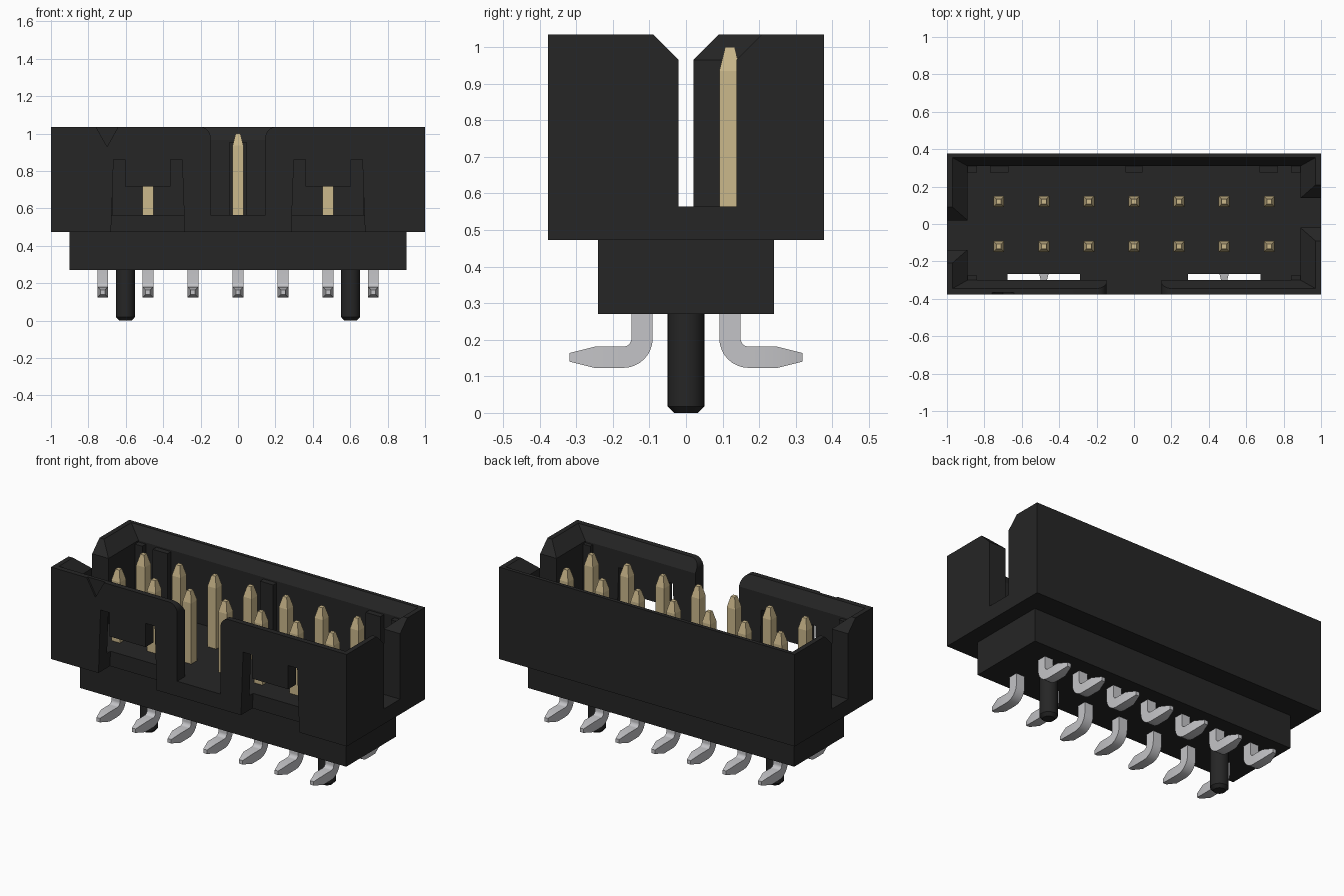
import bpy, bmesh, math
from mathutils import Vector

if "Cube" in bpy.data.objects:
    bpy.data.objects.remove(bpy.data.objects["Cube"])


def material(name, rgb):
    m = bpy.data.materials.new(name)
    m.diffuse_color = (*rgb, 1)
    m.use_nodes = True
    m.node_tree.nodes["Principled BSDF"].inputs["Base Color"].default_value = m.diffuse_color
    return m


BLACK = material("black plastic", (0.019, 0.019, 0.019))
GOLD = material("gold contact", (0.60, 0.48, 0.26))
SILVER = material("tinned metal", (0.55, 0.55, 0.57))


def loft(name, rings, mat):
    """Closed solid through rings that share one vertex count."""
    bm = bmesh.new()
    vs = [[bm.verts.new(p) for p in r] for r in rings]
    n = len(vs[0])
    for a, b in zip(vs, vs[1:]):
        for i in range(n):
            j = (i + 1) % n
            bm.faces.new((a[i], a[j], b[j], b[i]))
    bm.faces.new(vs[0])
    bm.faces.new(vs[-1])
    bmesh.ops.recalc_face_normals(bm, faces=bm.faces)
    me = bpy.data.meshes.new(name)
    bm.to_mesh(me)
    bm.free()
    me.materials.append(mat)
    ob = bpy.data.objects.new(name, me)
    bpy.context.collection.objects.link(ob)
    return ob


def rect(x0, x1, y0, y1, z):
    return [(x0, y0, z), (x1, y0, z), (x1, y1, z), (x0, y1, z)]


def box(name, x0, x1, y0, y1, z0, z1):
    return loft(name, [rect(x0, x1, y0, y1, z0), rect(x0, x1, y0, y1, z1)], BLACK)


def prism_y(name, pts, y0, y1):
    return loft(name, [[(x, y, z) for x, z in pts] for y in (y0, y1)], BLACK)


def prism_x(name, pts, x0, x1):
    return loft(name, [[(x, y, z) for y, z in pts] for x in (x0, x1)], BLACK)


def smooth(ob):
    bpy.ops.object.select_all(action='DESELECT')
    ob.select_set(True)
    bpy.context.view_layer.objects.active = ob
    bpy.ops.object.shade_smooth_by_angle(angle=math.radians(25))


FLOOR, RIM, TOP = 0.565, 0.965, 1.035
PITCH = 0.241

# Housing: stepped base and the open shroud above it
box("base", -0.9, 0.9, -0.24, 0.24, 0.27, 0.475)
shroud = box("shroud", -1, 1, -0.378, 0.378, 0.473, TOP)
cutters = []

# Cavity with a chamfered mouth
cutters.append(loft("cavity_cutter", [
    rect(-0.89, 0.89, -0.30, 0.31, FLOOR),
    rect(-0.89, 0.89, -0.30, 0.31, RIM),
    rect(-0.97, 0.97, -0.345, 0.355, TOP),
    rect(-0.97, 0.97, -0.345, 0.355, 1.2)], BLACK))

# End slots with flared tops, half a turn apart
slot = [(-0.02, FLOOR), (0.138, FLOOR), (0.138, RIM), (0.208, TOP),
        (0.208, 1.2), (-0.09, 1.2), (-0.09, TOP), (-0.02, RIM)]
for s in (1, -1):
    cutters.append(prism_x("slot_cutter", [(s * y, z) for y, z in slot],
                           s * 0.85, s * 1.2))

# Key notch in the front wall with rounded upper corners
R = 0.055
arc = [(0.147 + R - R * math.cos(a), TOP - R + R * math.sin(a))
       for a in [math.pi / 2 * i / 8 for i in range(9)]]
half = [(0.147, FLOOR)] + arc + [(0.147 + R, 1.2)]
cutters.append(prism_y("key_cutter", half + [(-x, z) for x, z in reversed(half)],
                       -0.5, -0.28))

# U-shaped latch openings, leaving a hanging tab
for cx in (-0.482, 0.482):
    u = [(0.20, 0.4), (0.197, 0.475), (0.183, 0.862), (0.122, 0.862), (0.122, 0.717)]
    cutters.append(prism_y("latch_cutter", [(cx + x, z) for x, z in u] +
                           [(cx - x, z) for x, z in reversed(u)], -0.5, -0.267))

# Pin-one arrow engraved at the top edge
cutters.append(prism_y("arrow_cutter", [(-0.70, 0.93), (-0.63, 1.055), (-0.77, 1.055)],
                       -0.5, -0.367))

for c in cutters:
    mod = shroud.modifiers.new("cut", 'BOOLEAN')
    mod.operation, mod.object, mod.solver = 'DIFFERENCE', c, 'EXACT'
bpy.context.view_layer.update()
cut_mesh = bpy.data.meshes.new_from_object(
    shroud.evaluated_get(bpy.context.evaluated_depsgraph_get()))
shroud.modifiers.clear()
shroud.data = cut_mesh
for c in cutters:
    bpy.data.objects.remove(c)
smooth(shroud)

# Guide ribs on the inner walls
for cx, w in ((-0.72, 0.05), (0, 0.045), (0.72, 0.05)):
    box("back_rib", cx - w, cx + w, 0.276, 0.315, FLOOR - 0.01, RIM - 0.01)
for s in (-1, 1):
    a, b = sorted((s * 0.84, s * 0.892))
    box("corner_rib", a, b, 0.276, 0.315, FLOOR - 0.01, RIM - 0.01)
    box("front_corner_rib", a, b, -0.305, -0.276, FLOOR - 0.01, RIM - 0.01)

# Locating pegs with chamfered ends
for x in (-0.602, 0.602):
    smooth(loft("locating_peg", [
        [(x + r * math.cos(t), r * math.sin(t), z)
         for t in [2 * math.pi * i / 32 for i in range(32)]]
        for r, z in ((0.033, 0), (0.05, 0.018), (0.05, 0.28))], BLACK))

# Lead path: (outer point, inner point, half width) down and around the bend
H = 0.029
lead = [((0.091, 0.29), (0.149, 0.29), H)]
for i in range(9):
    a = math.pi / 2 * i / 8
    d = Vector((-math.cos(a), -math.sin(a)))
    c = Vector((0.172, 0.204))
    lead.append((c + d * 0.081, c + d * 0.023, H))
lead += [((0.25, 0.123), (0.25, 0.181), H), ((0.318, 0.140), (0.318, 0.164), 0.012)]

for i in range(7):
    x = (i - 3) * PITCH
    for s in (-1, 1):
        y = s * 0.12
        # Upright contact with a pointed tip
        loft("contact_pin", [rect(x - h, x + h, y - h, y + h, z)
                             for h, z in ((H, 0.5), (H, 0.935), (0.013, 1.0))], GOLD)
        # Bent surface-mount lead
        smooth(loft("solder_lead", [
            [(x - w, s * o[0], o[1]), (x + w, s * o[0], o[1]),
             (x + w, s * n[0], n[1]), (x - w, s * n[0], n[1])]
            for o, n, w in lead], SILVER))
